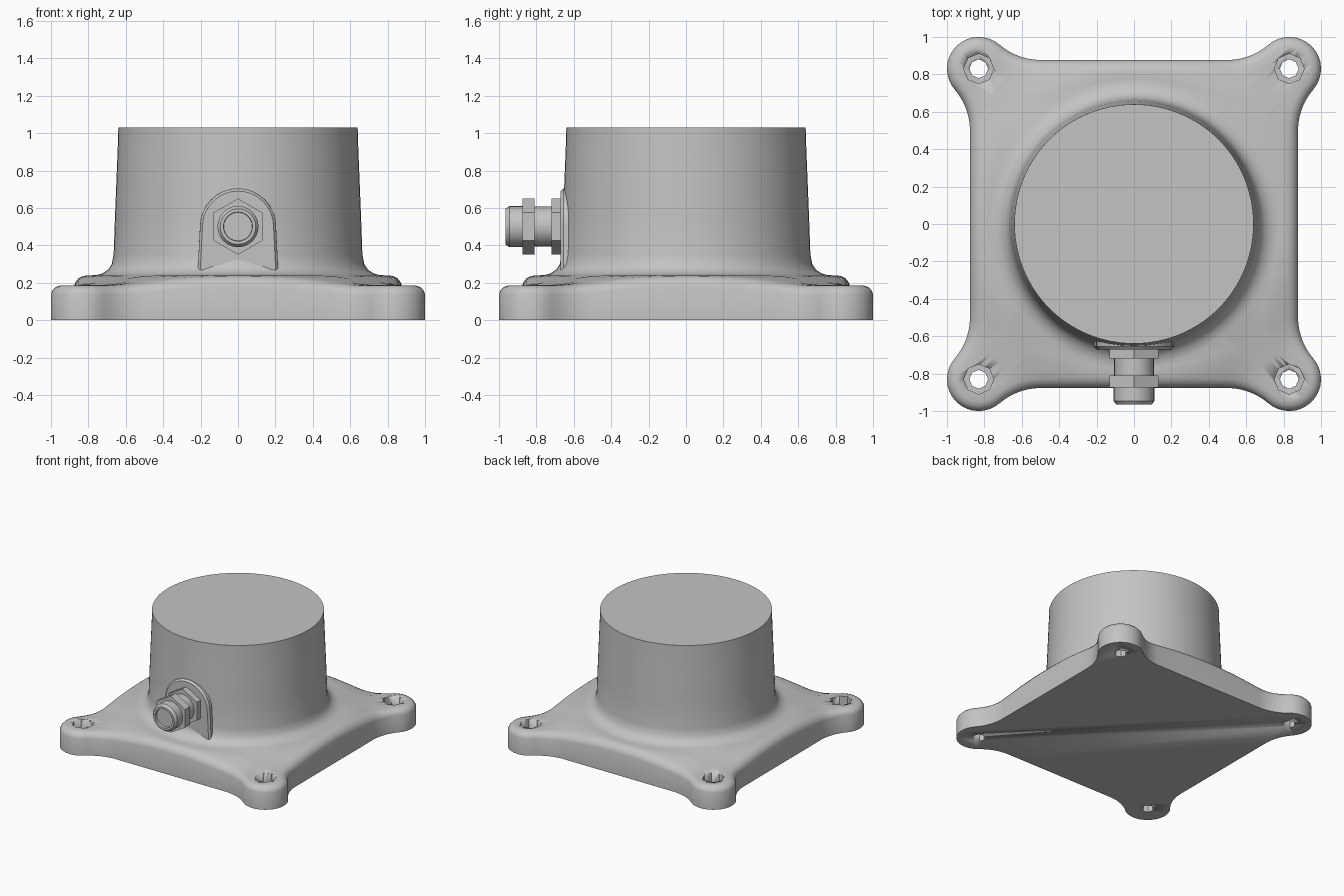
import bpy, bmesh, math
from mathutils import Matrix, Vector

old = bpy.data.objects.get("Cube")
if old:
    bpy.data.objects.remove(old, do_unlink=True)

grey = bpy.data.materials.new("cast grey")
grey.diffuse_color = (0.55, 0.55, 0.55, 1)
grey.use_nodes = True
grey.node_tree.nodes["Principled BSDF"].inputs["Base Color"].default_value = (0.55, 0.55, 0.55, 1)


def finish(name, bm, angle=30):
    bmesh.ops.recalc_face_normals(bm, faces=bm.faces)
    mesh = bpy.data.meshes.new(name)
    bm.to_mesh(mesh)
    bm.free()
    obj = bpy.data.objects.new(name, mesh)
    bpy.context.collection.objects.link(obj)
    mesh.materials.append(grey)
    bpy.ops.object.select_all(action='DESELECT')
    obj.select_set(True)
    bpy.context.view_layer.objects.active = obj
    bpy.ops.object.shade_smooth_by_angle(angle=math.radians(angle))
    return obj


def loft(rings):
    """Skin a stack of equal point rings and cap both ends."""
    bm = bmesh.new()
    loops = [[bm.verts.new(p) for p in ring] for ring in rings]
    n = len(loops[0])
    for a, b in zip(loops, loops[1:]):
        for i in range(n):
            j = (i + 1) % n
            bm.faces.new((a[i], a[j], b[j], b[i]))
    bm.faces.new(loops[0])
    bm.faces.new(loops[-1])
    return bm


# Plate outline: straight sides, concave blends and round lugs
SIDE, LUG, LUG_R, BLEND_X, BLEND_R = 0.877, 0.83, 0.17, 0.5, 0.334
BLEND_Y = SIDE + BLEND_R
JOIN = math.atan2(BLEND_Y - LUG, BLEND_X - LUG)


def outline(inset):
    quarter = []
    steps = 12
    for i in range(steps):                       # straight right side
        quarter.append((SIDE - inset, -BLEND_X + 2 * BLEND_X * i / steps))
    rad = BLEND_R + inset
    sweep = JOIN - math.pi / 2
    blend = [(BLEND_X + rad * math.sin(sweep * i / 7), BLEND_Y - rad * math.cos(sweep * i / 7))
             for i in range(7)]
    quarter += [(y, x) for x, y in blend]
    start = math.pi / 2 - JOIN
    for i in range(17):                          # lug arc
        a = start + (JOIN - start) * i / 16
        quarter.append((LUG + (LUG_R - inset) * math.cos(a), LUG + (LUG_R - inset) * math.sin(a)))
    quarter += blend[:0:-1]
    points = []
    for k in range(4):
        turn = Matrix.Rotation(k * math.pi / 2, 2)
        points += [turn @ Vector(p) for p in quarter]
    return points


def plate_top(r):
    t = min(max((r - 0.78) / 0.3, 0), 1)
    return 0.24 - 0.055 * t * t * (3 - 2 * t)


rings = [[(p.x, p.y, 0) for p in outline(0)]]
for inset, drop in ((0, 0.045), (0.008, 0.025), (0.025, 0.008), (0.05, 0)):
    rings.append([(p.x, p.y, plate_top(p.length) - drop) for p in outline(inset)])

# Plate top running in to the drum, then the filleted drum itself
edge = outline(0.05)
for t in (0.25, 0.5, 0.75):
    blended = [p.lerp(p.normalized() * 0.76, t) for p in edge]
    rings.append([(p.x, p.y, plate_top(p.length)) for p in blended])
drum = ((0.76, 0.24), (0.725, 0.25), (0.695, 0.27), (0.675, 0.3), (0.665, 0.35),
        (0.658, 0.55), (0.648, 0.8), (0.642, 0.95), (0.64, 1.03))
for r, z in drum:
    rings.append([(*(p.normalized() * r), z) for p in edge])
housing = finish("housing", loft(rings), 40)


# Counterbored mounting holes
def cut_hole(x, y, radius, low, high):
    bm = bmesh.new()
    bmesh.ops.create_cone(bm, cap_ends=True, segments=8, radius1=radius, radius2=radius,
                          depth=high - low, matrix=Matrix.Translation((x, y, (low + high) / 2)))
    cutter = finish("hole_cutter", bm)
    cutter.hide_render = True
    bpy.context.view_layer.objects.active = housing
    mod = housing.modifiers.new("hole", 'BOOLEAN')
    mod.operation = 'DIFFERENCE'
    mod.solver = 'EXACT'
    mod.object = cutter
    # holes must be cut before any smoothing modifier
    bpy.ops.object.modifier_move_to_index(modifier=mod.name, index=0)
    bpy.ops.object.modifier_apply(modifier=mod.name)
    bpy.data.objects.remove(cutter, do_unlink=True)


for sx in (-1, 1):
    for sy in (-1, 1):
        cut_hole(sx * LUG, sy * LUG, 0.08, 0.1, 0.4)
        cut_hole(sx * LUG, sy * LUG, 0.05, -0.1, 0.3)


# Arched pad on the front of the drum
def arch(width, y):
    pts = [(-width - 0.015, y, 0.2)]
    for i in range(17):
        a = math.pi * (1 - i / 16)
        pts.append((width * math.cos(a), y, 0.5 + width * math.sin(a)))
    return pts + [(width + 0.015, y, 0.2)]


finish("port_pad", loft([arch(0.205, -0.5), arch(0.203, -0.655), arch(0.19, -0.67)]))


# Cable gland pieces along the front axis
def turned(name, profile, sides):
    rings = []
    for r, y in profile:
        rings.append([(r * math.sin(math.tau * i / sides), y, 0.5 + r * math.cos(math.tau * i / sides))
                      for i in range(sides)])
    finish(name, loft(rings))


turned("gland_lock_nut", ((0.15, -0.65), (0.15, -0.72)), 6)
turned("gland_neck", ((0.107, -0.66), (0.107, -0.86)), 24)
turned("gland_cap_nut", ((0.15, -0.81), (0.15, -0.875)), 6)
turned("gland_cap", ((0.11, -0.86), (0.11, -0.945), (0.095, -0.965), (0.078, -0.965),
                     (0.076, -0.945)), 24)
